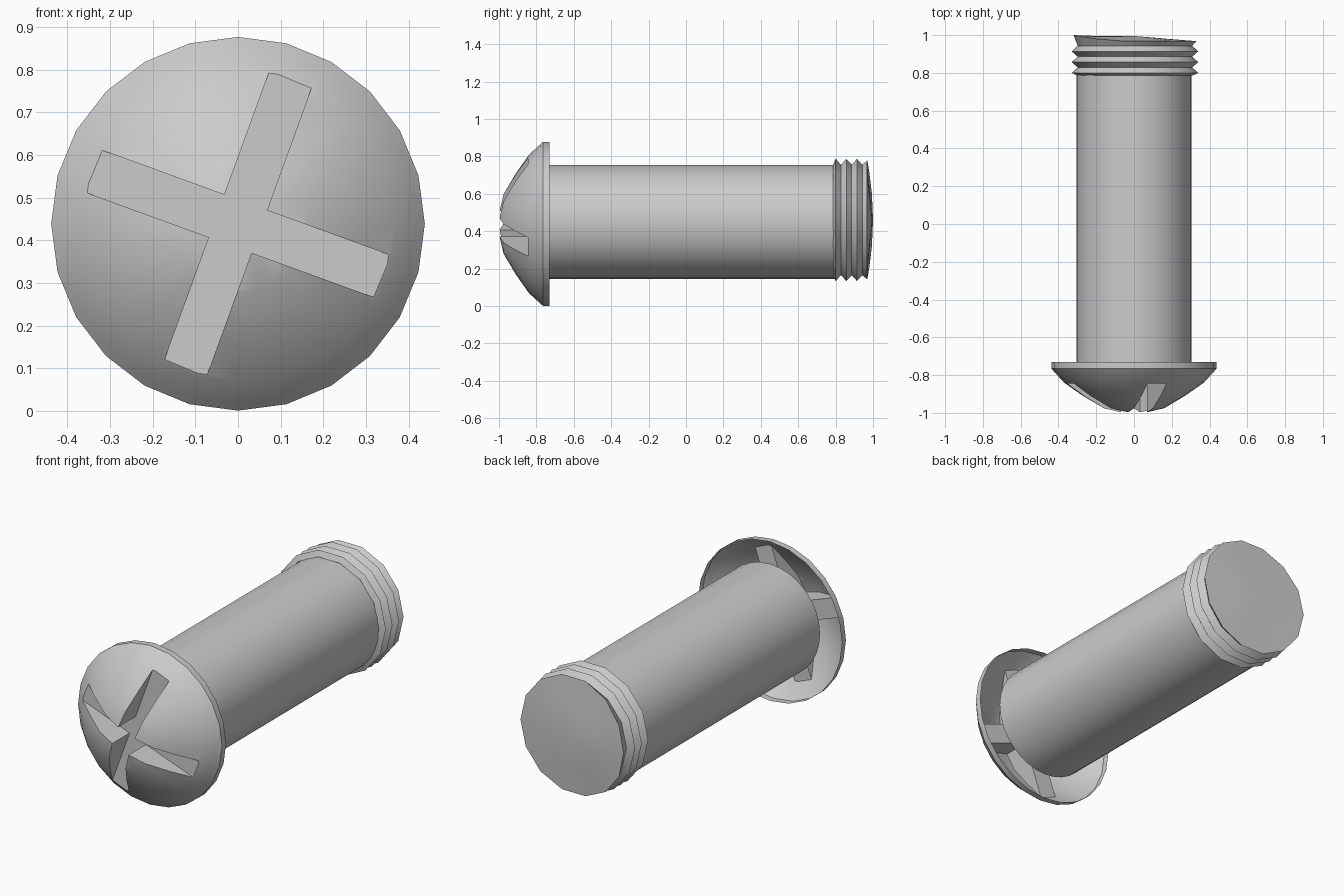
import bpy, bmesh
from math import sin, cos, pi, radians
from mathutils import Matrix, Vector

if "Cube" in bpy.data.objects:
    bpy.data.objects.remove(bpy.data.objects["Cube"])


def make_object(name, bm, angle=35):
    bmesh.ops.recalc_face_normals(bm, faces=bm.faces)
    mesh = bpy.data.meshes.new(name)
    bm.to_mesh(mesh)
    bm.free()
    ob = bpy.data.objects.new(name, mesh)
    bpy.context.collection.objects.link(ob)
    bpy.ops.object.select_all(action='DESELECT')
    ob.select_set(True)
    bpy.context.view_layer.objects.active = ob
    bpy.ops.object.shade_smooth_by_angle(angle=radians(angle))
    return ob


def lathe(profile, sides, cx, cz):
    """Revolve (radius, y) points around the y axis; returns bmesh and rings."""
    bm = bmesh.new()
    rings = [[bm.verts.new((cx + r * cos(2 * pi * i / sides), y,
                            cz + r * sin(2 * pi * i / sides)))
              for i in range(sides)] for r, y in profile]
    for a, b in zip(rings, rings[1:]):
        for i in range(sides):
            j = (i + 1) % sides
            bm.faces.new((a[i], a[j], b[j], b[i]))
    return bm, rings


# Domed head, solid while the slots are cut
dome = [(0.06, -1.0), (0.16, -0.975), (0.27, -0.91), (0.37, -0.84),
        (0.42, -0.785), (0.438, -0.765), (0.438, -0.73)]
bm, rings = lathe(dome, 24, 0, 0.439)
bm.faces.new(rings[0])
bm.faces.new(rings[-1])
head = make_object("head", bm, 30)

# Cross slot cutter
w, l = 0.053, 0.5
corner = [(l, -w), (l, w), (w, w)]
bm = bmesh.new()
outline = []
for k in range(4):
    for x, z in corner:
        p = Matrix.Rotation(k * pi / 2 - radians(20), 2) @ Vector((x, z))
        outline.append(bm.verts.new((p.x, -1.1, p.y + 0.439)))
face = bm.faces.new(outline)
ext = bmesh.ops.extrude_face_region(bm, geom=[face])
for v in ext["geom"]:
    if isinstance(v, bmesh.types.BMVert):
        v.co.y = -0.845
cutter = make_object("slot_cutter", bm)
cutter.hide_render = True
mod = head.modifiers.new("cross_slot", 'BOOLEAN')
mod.operation = 'DIFFERENCE'
mod.solver = 'EXACT'
mod.object = cutter
bpy.ops.object.select_all(action='DESELECT')
head.select_set(True)
bpy.context.view_layer.objects.active = head
bpy.ops.object.modifier_apply(modifier=mod.name)
bpy.data.objects.remove(cutter)

# Open the back of the head so it is a hollow shell
bm = bmesh.new()
bm.from_mesh(head.data)
back = [f for f in bm.faces if all(v.co.y > -0.735 for v in f.verts)]
bmesh.ops.delete(bm, geom=back, context='FACES_ONLY')
bm.to_mesh(head.data)
bm.free()
bpy.ops.object.shade_smooth_by_angle(angle=radians(30))

# Plain shaft
bm, rings = lathe([(0.305, -0.73), (0.305, 0.81)], 32, 0, 0.45)
make_object("shaft", bm)

# Threaded tip with a slightly raised, domed end
thread = [(0.303, 0.785)]
for y in (0.80, 0.857, 0.914):
    thread += [(0.335, y), (0.303, y + 0.029)]
thread.append((0.325, 0.968))
bm, rings = lathe(thread, 14, 0.005, 0.46)
for v in rings[-1]:
    v.co.y += 0.032 * max(0, -v.co.x / 0.32) ** 2
inner = [bm.verts.new((0.005 + (v.co.x - 0.005) * 0.5, 0.6 * 0.99 + 0.4 * v.co.y,
                       0.46 + (v.co.z - 0.46) * 0.5)) for v in rings[-1]]
tip = bm.verts.new((0.005, 0.995, 0.46))
for i in range(14):
    j = (i + 1) % 14
    bm.faces.new((rings[-1][i], rings[-1][j], inner[j], inner[i]))
    bm.faces.new((inner[i], inner[j], tip))
make_object("threaded_tip", bm)
